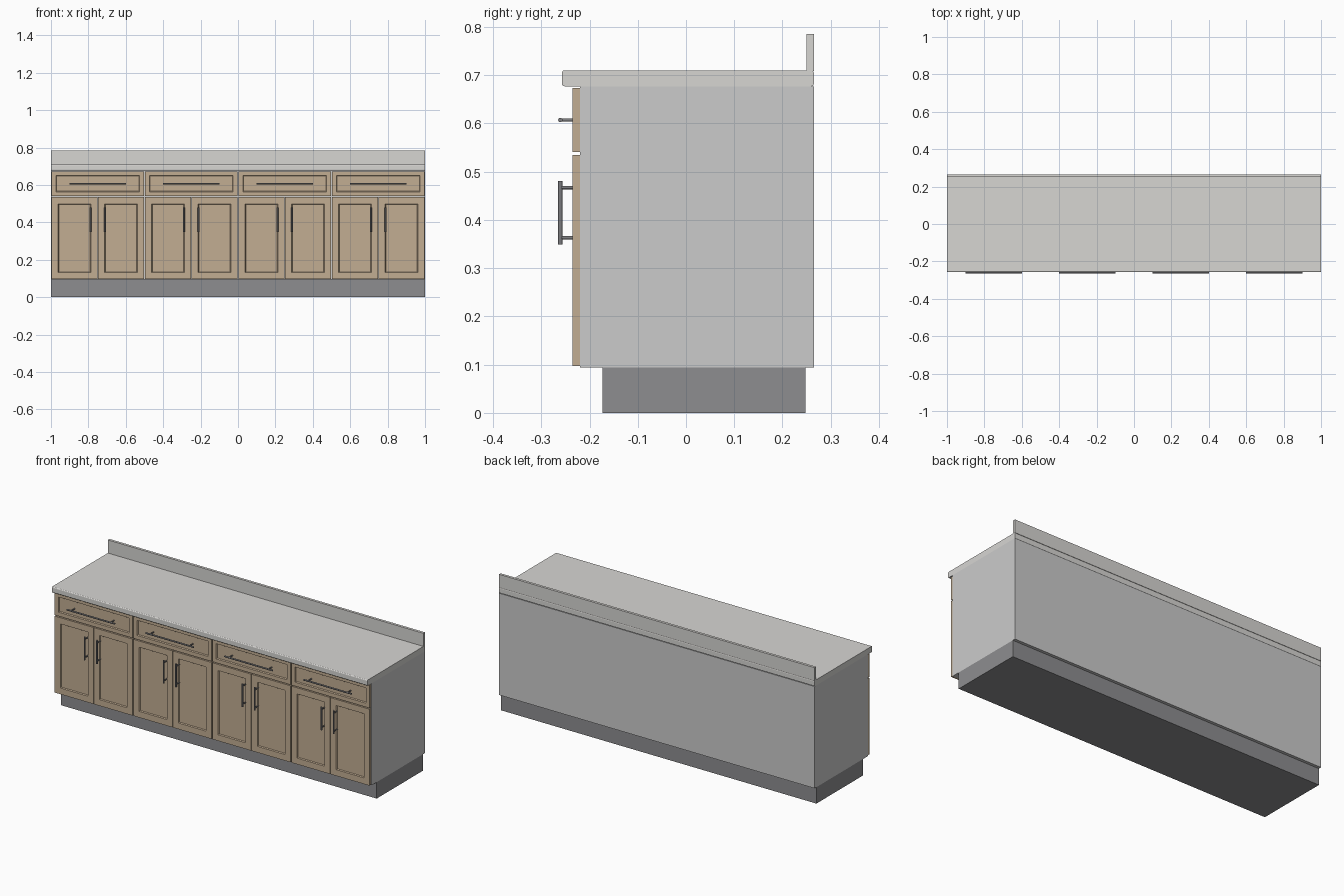
import bpy, bmesh, math
from mathutils import Vector, Matrix

if "Cube" in bpy.data.objects:
    bpy.data.objects.remove(bpy.data.objects["Cube"])


def material(name, rgb):
    m = bpy.data.materials.new(name)
    m.diffuse_color = (*rgb, 1)
    m.use_nodes = True
    m.node_tree.nodes["Principled BSDF"].inputs["Base Color"].default_value = m.diffuse_color
    return m


WOOD = material("wood", (0.54, 0.42, 0.29))
STONE = material("pale_stone", (0.68, 0.67, 0.65))
PLINTH = material("dark_grey", (0.27, 0.27, 0.28))
METAL = material("dark_metal", (0.2, 0.2, 0.21))


def finish(name, bm, mat=None):
    me = bpy.data.meshes.new(name)
    bm.to_mesh(me)
    bm.free()
    ob = bpy.data.objects.new(name, me)
    bpy.context.collection.objects.link(ob)
    if mat:
        me.materials.append(mat)
    return ob


def box_mesh(x0, x1, y0, y1, z0, z1):
    bm = bmesh.new()
    bmesh.ops.create_cube(bm, size=1)
    for v in bm.verts:
        v.co = Vector(((x0 + x1) / 2 + v.co.x * (x1 - x0),
                       (y0 + y1) / 2 + v.co.y * (y1 - y0),
                       (z0 + z1) / 2 + v.co.z * (z1 - z0)))
    bm.normal_update()
    return bm


def box(name, *dims, mat=None):
    return finish(name, box_mesh(*dims), mat)


def panel(name, x0, x1, z0, z1, rail):
    """Framed front with a recessed centre panel."""
    bm = box_mesh(x0, x1, -0.235, -0.22, z0, z1)
    front = min(bm.faces, key=lambda f: f.calc_center_median().y)
    bmesh.ops.inset_region(bm, faces=[front], thickness=rail)
    bmesh.ops.inset_region(bm, faces=[front], thickness=0.005, depth=-0.006)
    return finish(name, bm, WOOD)


def rod(bm, a, b, r):
    a, b = Vector(a), Vector(b)
    d = b - a
    m = Matrix.Translation((a + b) / 2) @ d.to_track_quat('Z', 'Y').to_matrix().to_4x4()
    bmesh.ops.create_cone(bm, cap_ends=True, segments=16, radius1=r, radius2=r,
                          depth=d.length, matrix=m)


def handle(name, centre, axis, half, post_half):
    """Bar handle with two posts."""
    c, a = Vector(centre), Vector(axis)
    bm = bmesh.new()
    rod(bm, c - a * half, c + a * half, 0.0045)
    for s in (-1, 1):
        p = c + a * s * post_half
        rod(bm, p, (p.x, -0.228, p.z), 0.0035)
    ob = finish(name, bm, METAL)
    bpy.context.view_layer.objects.active = ob
    bpy.ops.object.select_all(action='DESELECT')
    ob.select_set(True)
    bpy.ops.object.shade_smooth_by_angle(angle=math.radians(40))


# Carcass and plinth
box("cabinet_body", -1, 1, -0.22, 0.265, 0.094, 0.677)
box("plinth", -1, 1, -0.173, 0.248, 0, 0.094, mat=PLINTH)

# Worktop with softened long edges
bm = box_mesh(-1, 1, -0.257, 0.265, 0.677, 0.71)
long_edges = [e for e in bm.edges
              if abs(e.verts[0].co.x - e.verts[1].co.x) > 1]
bmesh.ops.bevel(bm, geom=long_edges, offset=0.005, segments=3, profile=0.5,
                affect='EDGES')
worktop = finish("worktop", bm, STONE)

# Backsplash
box("backsplash", -1, 1, 0.25, 0.265, 0.709, 0.785, mat=STONE)

# Four units: one drawer above a pair of doors
for i in range(4):
    cx = -0.75 + 0.5 * i
    panel(f"drawer_front_{i}", cx - 0.247, cx + 0.247, 0.541, 0.673, 0.032)
    handle(f"drawer_handle_{i}", (cx, -0.2605, 0.607), (1, 0, 0), 0.152, 0.125)
    for side, s in (("left", -1), ("right", 1)):
        xs = sorted((cx + s * 0.0015, cx + s * 0.247))
        panel(f"door_{side}_{i}", xs[0], xs[1], 0.097, 0.535, 0.05)
        handle(f"door_handle_{side}_{i}", (cx + s * 0.039, -0.2605, 0.415),
               (0, 0, 1), 0.066, 0.052)
